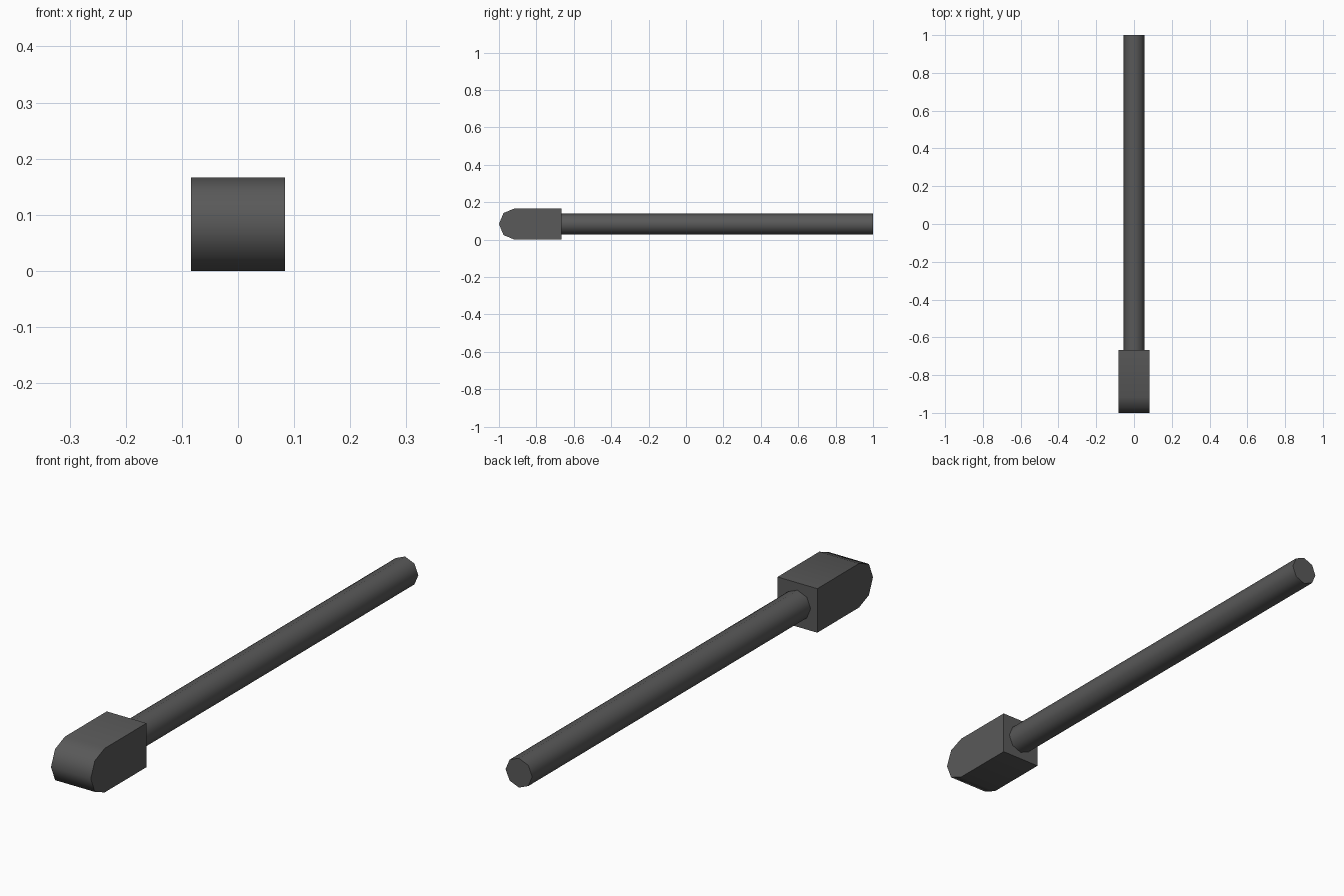
import bpy, bmesh, math

if "Cube" in bpy.data.objects:
    bpy.data.objects.remove(bpy.data.objects["Cube"])

R_HEAD = 1 / 12      # half height and half width of the head
R_ROD = 1 / 18       # rod radius

mat = bpy.data.materials.new("dark grey")
mat.diffuse_color = (0.1, 0.1, 0.1, 1)
mat.use_nodes = True
mat.node_tree.nodes["Principled BSDF"].inputs["Base Color"].default_value = mat.diffuse_color


def extrude(name, points, vector):
    """Closed prism from a planar outline, smooth with sharp ends."""
    bm = bmesh.new()
    face = bm.faces.new([bm.verts.new(p) for p in points])
    geom = bmesh.ops.extrude_face_region(bm, geom=[face], use_keep_orig=True)["geom"]
    bmesh.ops.translate(bm, vec=vector,
                        verts=[g for g in geom if isinstance(g, bmesh.types.BMVert)])
    bmesh.ops.recalc_face_normals(bm, faces=bm.faces)
    mesh = bpy.data.meshes.new(name)
    bm.to_mesh(mesh)
    bm.free()
    mesh.materials.append(mat)
    ob = bpy.data.objects.new(name, mesh)
    bpy.context.collection.objects.link(ob)
    bpy.ops.object.select_all(action='DESELECT')
    ob.select_set(True)
    bpy.context.view_layer.objects.active = ob
    bpy.ops.object.shade_smooth_by_angle(angle=math.radians(50))
    return ob


# Head: block with a rounded front end
outline = [(-R_HEAD, -2 / 3, 0)]
for i in range(5):
    a = math.radians(-90 + 45 * i)
    outline.append((-R_HEAD, -1 + R_HEAD - R_HEAD * math.cos(a),
                    R_HEAD + R_HEAD * math.sin(a)))
outline.append((-R_HEAD, -2 / 3, 2 * R_HEAD))
extrude("head", outline, (2 * R_HEAD, 0, 0))

# Rod: eight-sided shaft running to the back
ring = [(R_ROD * math.cos(math.tau * i / 8), -2 / 3, R_HEAD + R_ROD * math.sin(math.tau * i / 8))
        for i in range(8)]
extrude("rod", ring, (0, 5 / 3, 0))
